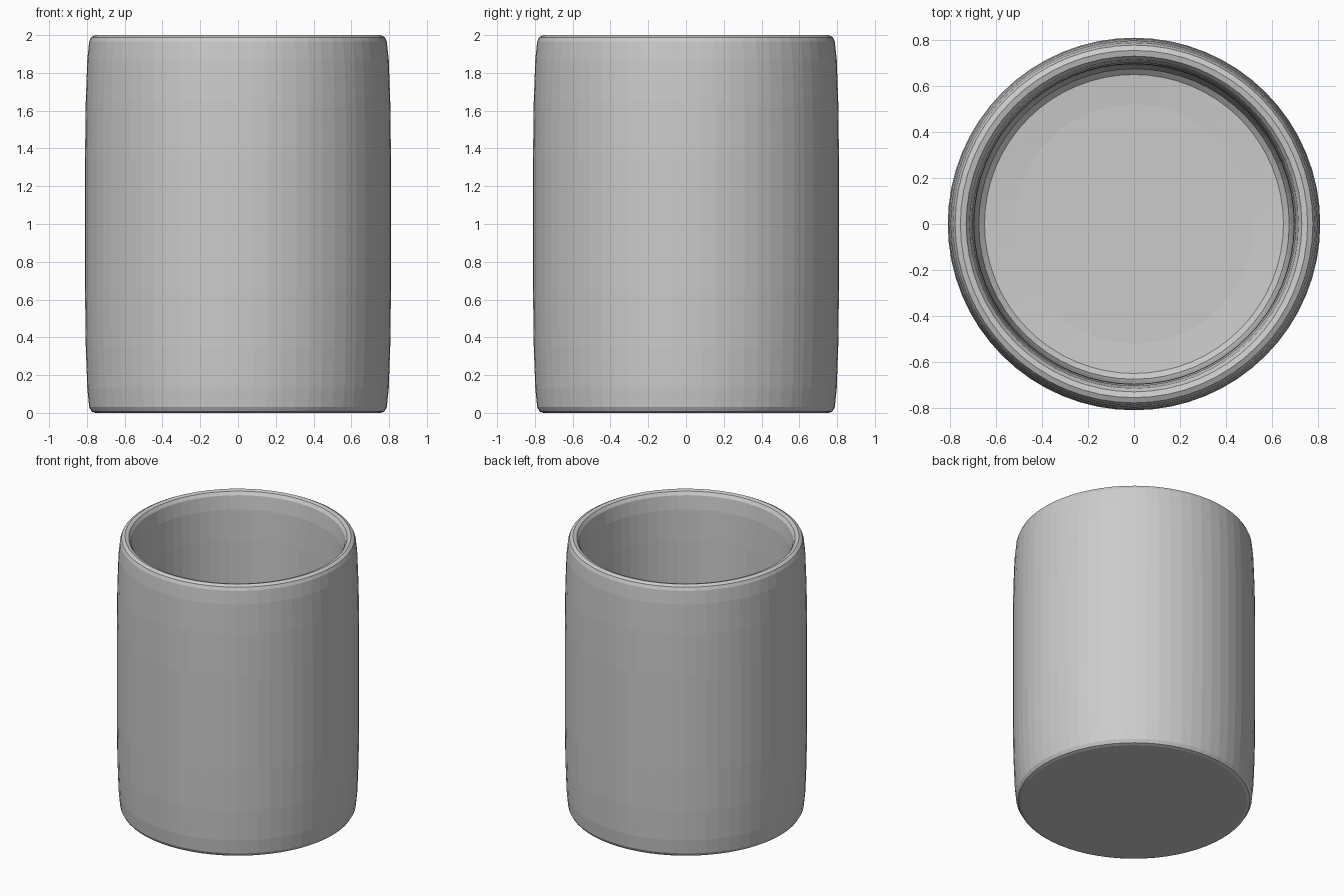
import bpy, bmesh, math

if "Cube" in bpy.data.objects:
    bpy.data.objects.remove(bpy.data.objects["Cube"])

SEGMENTS = 64

# Half section of the cup: underside, outer wall, rim, inner wall, floor
PROFILE = [
    (0.755, 0.0), (0.775, 0.007), (0.788, 0.03), (0.798, 0.13), (0.806, 0.35),
    (0.81, 0.65), (0.81, 1.35), (0.806, 1.65), (0.798, 1.87), (0.788, 1.965),
    (0.778, 1.988), (0.755, 2.0), (0.73, 1.993), (0.715, 1.97), (0.703, 1.87),
    (0.697, 1.65), (0.695, 1.35), (0.695, 0.65), (0.692, 0.35), (0.685, 0.2),
    (0.675, 0.135), (0.65, 0.112), (0.52, 0.102),
]

bm = bmesh.new()
rings = []
for r, z in PROFILE:
    rings.append([bm.verts.new((r * math.cos(math.tau * i / SEGMENTS),
                                r * math.sin(math.tau * i / SEGMENTS), z))
                  for i in range(SEGMENTS)])

# Wall and rim
for a, b in zip(rings, rings[1:]):
    for i in range(SEGMENTS):
        j = (i + 1) % SEGMENTS
        bm.faces.new((a[i], a[j], b[j], b[i]))

# Flat underside and inner floor
bm.faces.new(rings[0][::-1])
bm.faces.new(rings[-1])
bmesh.ops.recalc_face_normals(bm, faces=bm.faces)

mesh = bpy.data.meshes.new("cup")
bm.to_mesh(mesh)
bm.free()
cup = bpy.data.objects.new("cup", mesh)
bpy.context.collection.objects.link(cup)
